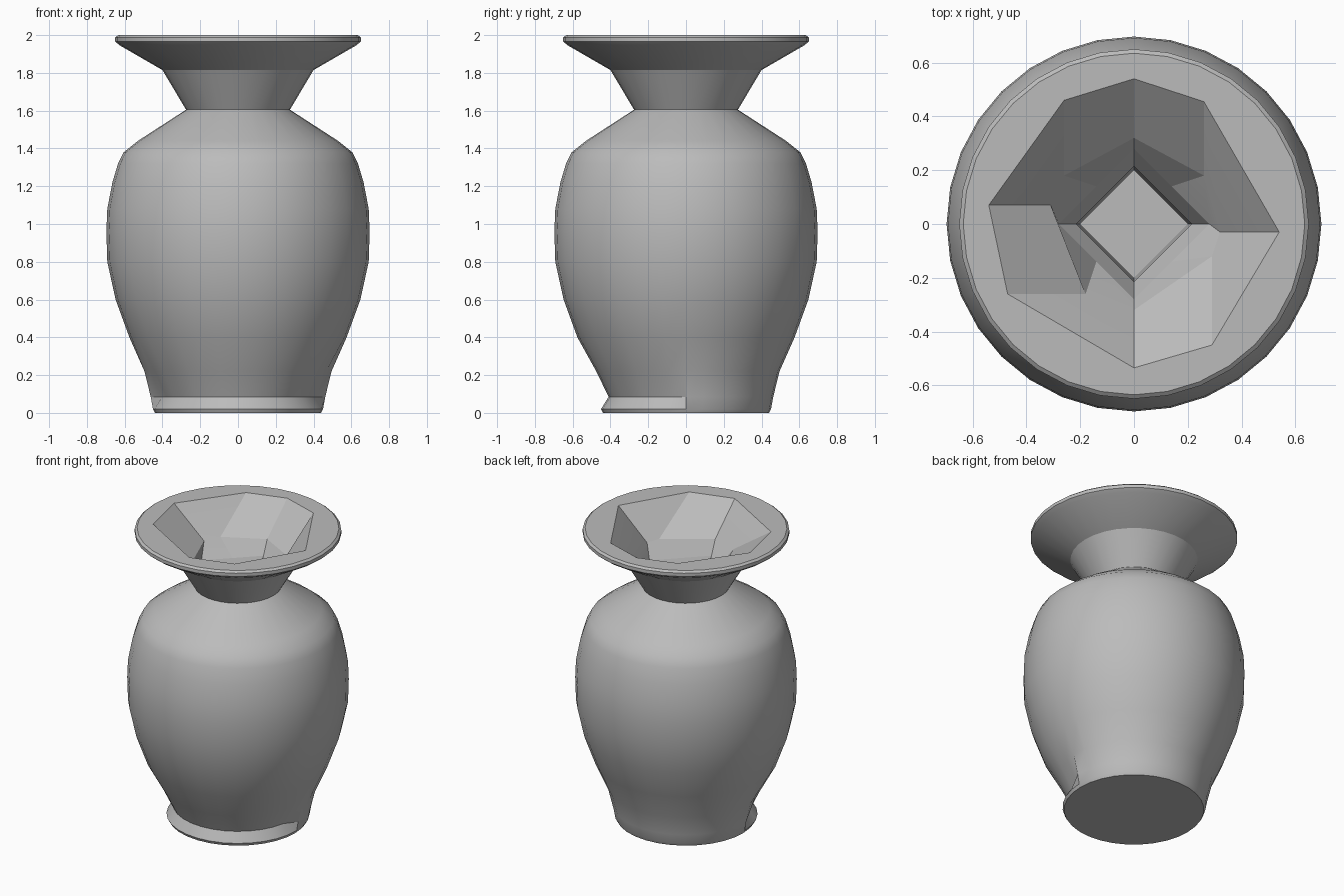
import bpy, bmesh, math

old = bpy.data.objects.get("Cube")
if old:
    bpy.data.objects.remove(old, do_unlink=True)

SEGMENTS = 32

clay = bpy.data.materials.new("grey_clay")
clay.use_nodes = True
colour = (0.5, 0.5, 0.5, 1)
clay.diffuse_color = colour
clay.node_tree.nodes["Principled BSDF"].inputs["Base Color"].default_value = colour


def add_ring(bm, points, z):
    return [bm.verts.new((x, y, z)) for x, y in points]


def join_rings(bm, low, high):
    n = len(low)
    for i in range(n):
        j = (i + 1) % n
        bm.faces.new((low[i], low[j], high[j], high[i]))


def loop_edges(bm, ring):
    return [bm.edges.get((ring[i - 1], ring[i])) for i in range(len(ring))]


def circle(radius_at):
    pts = []
    for i in range(SEGMENTS):
        a = math.tau * i / SEGMENTS
        r = radius_at(a)
        pts.append((r * math.cos(a), r * math.sin(a)))
    return pts


def finish(bm, name, angle):
    mesh = bpy.data.meshes.new(name)
    bm.to_mesh(mesh)
    bm.free()
    mesh.materials.append(clay)
    obj = bpy.data.objects.new(name, mesh)
    bpy.context.collection.objects.link(obj)
    bpy.ops.object.select_all(action="DESELECT")
    obj.select_set(True)
    bpy.context.view_layer.objects.active = obj
    bpy.ops.object.shade_smooth_by_angle(angle=math.radians(angle))


# Outer shell: height, front radius, back radius (the back foot is a plain skirt)
profile = [
    (0, 0.44, 0.44), (0.02, 0.45, 0.45), (0.085, 0.41, 0.462),
    (0.22, 0.475, 0.495), (0.4, 0.575, 0.575), (0.6, 0.648, 0.648),
    (0.8, 0.692, 0.692), (0.96, 0.697, 0.697), (1.08, 0.692, 0.692),
    (1.22, 0.665, 0.665), (1.32, 0.635, 0.635), (1.38, 0.605, 0.605),
    (1.44, 0.53, 0.53), (1.605, 0.275, 0.275), (1.815, 0.4, 0.4),
    (1.945, 0.625, 0.625), (1.965, 0.65, 0.65), (1.988, 0.65, 0.65),
    (2, 0.635, 0.635),
]
bm = bmesh.new()
rings = []
for z, front, back in profile:
    pts = circle(lambda a: back if math.sin(a) > -0.01 else front)
    rings.append(add_ring(bm, pts, z))
for low, high in zip(rings, rings[1:]):
    join_rings(bm, low, high)
bm.faces.new(rings[0][::-1])
rim_points = [v.co.xy.to_tuple() for v in rings[-1]]
finish(bm, "vase_body", 28)

# Faceted mouth: irregular eight-sided funnel narrowing to a square well
mouth = [(0, 0.54), (0.26, 0.455), (0.54, -0.03), (0.29, -0.45),
         (0, -0.535), (-0.47, -0.26), (-0.54, 0.07), (-0.26, 0.46)]
throat = [(0, 0.32), (0.26, 0.18), (0.32, -0.03), (0.29, -0.12),
          (0, -0.32), (-0.18, -0.26), (-0.31, 0.07), (-0.26, 0.18)]
diamond = [(0, 1), (0.5, 0.5), (1, 0), (0.5, -0.5),
           (0, -1), (-0.5, -0.5), (-1, 0), (-0.5, 0.5)]


def square(r):
    return [(x * r, y * r) for x, y in diamond]


bm = bmesh.new()
well = [add_ring(bm, pts, z) for pts, z in (
    (mouth, 2), (throat, 1.8), (square(0.28), 1.7),
    (square(0.215), 1.6), (square(0.2), 0.12))]
for high, low in zip(well, well[1:]):
    join_rings(bm, high, low)
bm.faces.new(well[-1])
bmesh.ops.recalc_face_normals(bm, faces=bm.faces)
bm.normal_update()
if sum(f.normal.z for f in bm.faces) < 0:
    bmesh.ops.reverse_faces(bm, faces=bm.faces)
finish(bm, "mouth_lining", 5)

# Flat rim between the round lip and the faceted mouth
bm = bmesh.new()
edges = []
for pts in (rim_points, mouth):
    ring = add_ring(bm, pts, 2)
    for i in range(len(ring)):
        edges.append(bm.edges.new((ring[i - 1], ring[i])))
bmesh.ops.triangle_fill(bm, use_beauty=True, edges=edges, normal=(0, 0, 1))
bm.normal_update()
bmesh.ops.reverse_faces(bm, faces=[f for f in bm.faces if f.normal.z < 0])
finish(bm, "flat_rim", 5)
